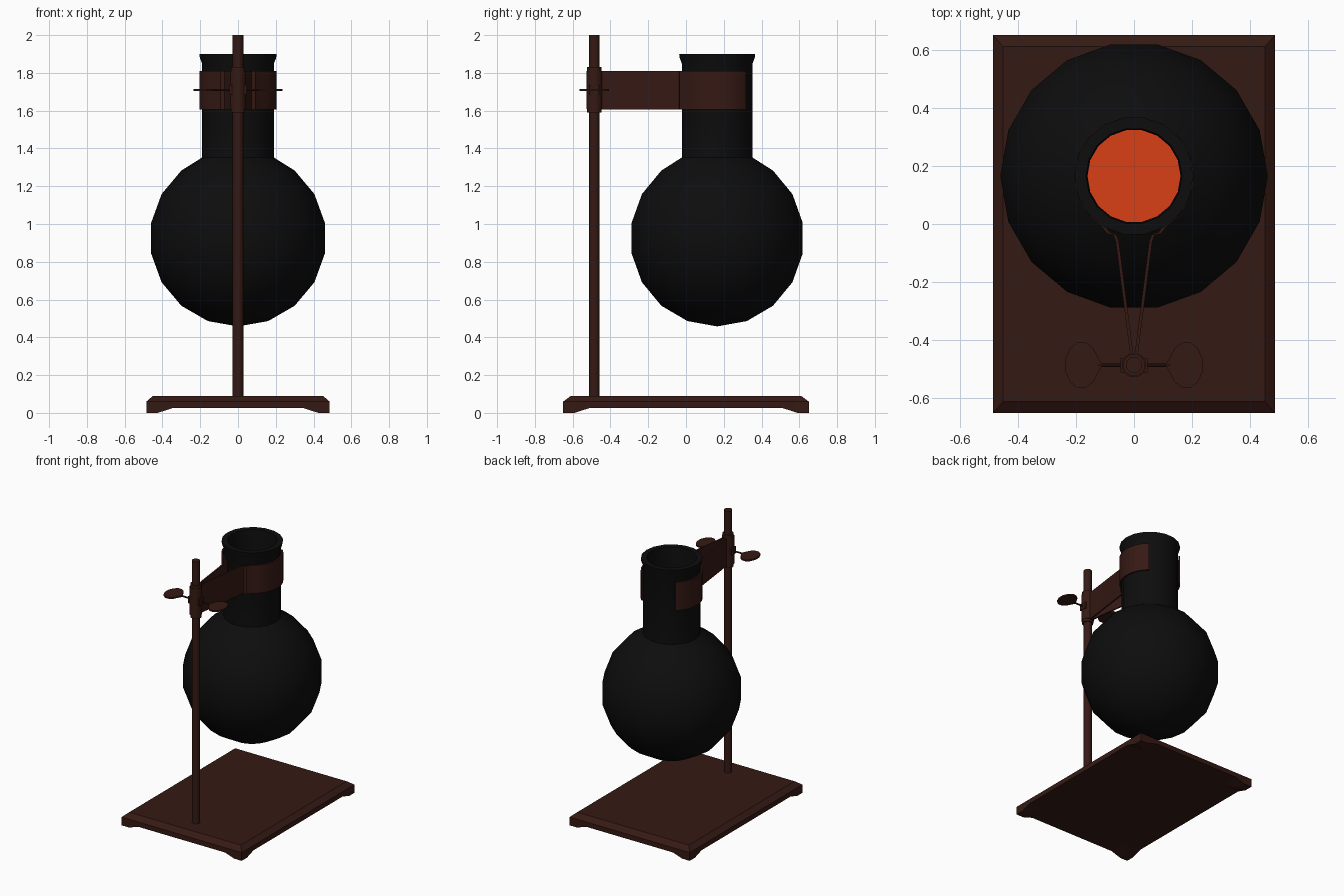
import bpy, bmesh
from math import sin, cos, pi, radians

if "Cube" in bpy.data.objects:
    bpy.data.objects.remove(bpy.data.objects["Cube"])


def material(name, rgb):
    m = bpy.data.materials.new(name)
    m.diffuse_color = (*rgb, 1)
    m.use_nodes = True
    m.node_tree.nodes["Principled BSDF"].inputs["Base Color"].default_value = m.diffuse_color
    return m


BROWN = material("brown_metal", (0.036, 0.010, 0.007))
BLACK = material("dark_glass", (0.004, 0.004, 0.004))
ORANGE = material("orange_liquid", (0.70, 0.05, 0.008))


def finish(name, bm, mat, smooth=False):
    bmesh.ops.remove_doubles(bm, verts=bm.verts, dist=1e-5)
    bmesh.ops.recalc_face_normals(bm, faces=bm.faces)
    me = bpy.data.meshes.new(name)
    bm.to_mesh(me)
    bm.free()
    me.materials.append(mat)
    ob = bpy.data.objects.new(name, me)
    bpy.context.collection.objects.link(ob)
    if smooth:
        bpy.context.view_layer.objects.active = ob
        bpy.ops.object.select_all(action='DESELECT')
        ob.select_set(True)
        bpy.ops.object.shade_smooth_by_angle(angle=radians(32))
    return ob


def loft(bm, rings, cap=True):
    """Skin a list of closed point rings."""
    vs = [[bm.verts.new(p) for p in r] for r in rings]
    n = len(vs[0])
    for a, b in zip(vs, vs[1:]):
        for i in range(n):
            j = (i + 1) % n
            bm.faces.new((a[i], a[j], b[j], b[i]))
    if cap:
        bm.faces.new(vs[0])
        bm.faces.new(vs[-1])


def rect(x0, x1, y0, y1, z):
    return [(x0, y0, z), (x1, y0, z), (x1, y1, z), (x0, y1, z)]


def circle(r, z, n, cx=0, cy=0):
    return [(cx + r * cos(2 * pi * i / n), cy + r * sin(2 * pi * i / n), z) for i in range(n)]


def turned(name, profile, n, cy, mat, cap=True):
    bm = bmesh.new()
    loft(bm, [circle(r, z, n, 0, cy) for r, z in profile], cap)
    return finish(name, bm, mat, True)


# Base plate with chamfered top and four sloped corner feet
bm = bmesh.new()
loft(bm, [rect(-x, x, -y, y, z) for x, y, z in
          ((.485, .65, .025), (.485, .65, .06), (.45, .61, .09))])
finish("base_plate", bm, BROWN)
for sx in (-1, 1):
    for sy in (-1, 1):
        bm = bmesh.new()
        loft(bm, [rect(sx * .425, sx * .485, sy * .59, sy * .65, 0),
                  rect(sx * .345, sx * .485, sy * .51, sy * .65, .026)])
        finish("base_foot", bm, BROWN)

# Upright rod and clamp sleeve
ROD_Y = -.485
turned("upright_rod", [(.028, .085), (.028, 2.0)], 16, ROD_Y, BROWN)
turned("clamp_sleeve", [(.038, 1.59), (.038, 1.61), (.042, 1.61), (.042, 1.81),
                        (.038, 1.81), (.038, 1.83)], 16, ROD_Y, BROWN)
bm = bmesh.new()
loft(bm, [rect(-.046, .046, ROD_Y - .025, ROD_Y + .025, z) for z in (1.685, 1.735)])
finish("clamp_block", bm, BROWN)

# Wing screws on both sides
wing = [(.112, .006), (.14, .058), (.165, .077), (.195, .078), (.22, .058), (.236, .022)]
for s in (-1, 1):
    bm = bmesh.new()
    outline = wing + [(x, -y) for x, y in reversed(wing)]
    loft(bm, [[(s * x, ROD_Y + y, z) for x, y in outline] for z in (1.704, 1.715)])
    loft(bm, [[(x, ROD_Y + .006 * cos(a * pi / 4), 1.71 + .006 * sin(a * pi / 4))
               for a in range(8)] for x in (s * .04, s * .125)])
    finish("wing_screw", bm, BROWN)

# Clamp prongs: flat straps running from the sleeve and curling round the neck
CY = .165
for s in (-1, 1):
    def strap(off):
        pts = [(.002 + off, -.45), (.052 + off, -.06), (.06 + off, -.038), (.085 + off * .6, -.027 - off * .6)]
        for k in range(10):
            a = radians(-56 + k * 11.6)
            r = .194 + off
            pts.append((r * cos(a), CY + r * sin(a)))
        return pts
    outline = strap(.011) + strap(0)[::-1]
    n = len(outline)
    bm = bmesh.new()
    lo, hi = ([bm.verts.new((s * x, y, z)) for x, y in outline] for z in (1.605, 1.81))
    for i in range(n):
        j = (i + 1) % n
        bm.faces.new((lo[i], lo[j], hi[j], hi[i]))
    for i in range(n // 2 - 1):
        for row in (lo, hi):
            bm.faces.new((row[i], row[i + 1], row[n - 2 - i], row[n - 1 - i]))
    finish("clamp_prong", bm, BROWN, True)

# Round flask: outer wall, flared lip and inner wall
R, CZ = .467, .925
bulb = [(max(R * sin(radians(a)), .0), CZ - R * cos(radians(a))) for a in range(20, 141, 20)]
outer = [(.001, CZ - R)] + bulb + [(.19, 1.352), (.19, 1.85), (.202, 1.88), (.204, 1.90)]
k = .93
inner = [(.165, 1.90), (.16, 1.86), (.16, 1.33)] + [
    (r * k, CZ + (z - CZ) * k) for r, z in reversed(bulb)] + [(.001, CZ - R * k)]
turned("round_flask", outer + inner, 18, CY, BLACK)

# Liquid filling the lower part of the bulb
k = .92
liquid = [(.001, CZ - R * k)] + [(r * k, CZ + (z - CZ) * k) for r, z in bulb[:4]] + [(R * k * .99, CZ)]
turned("flask_liquid", liquid, 18, CY, ORANGE)
